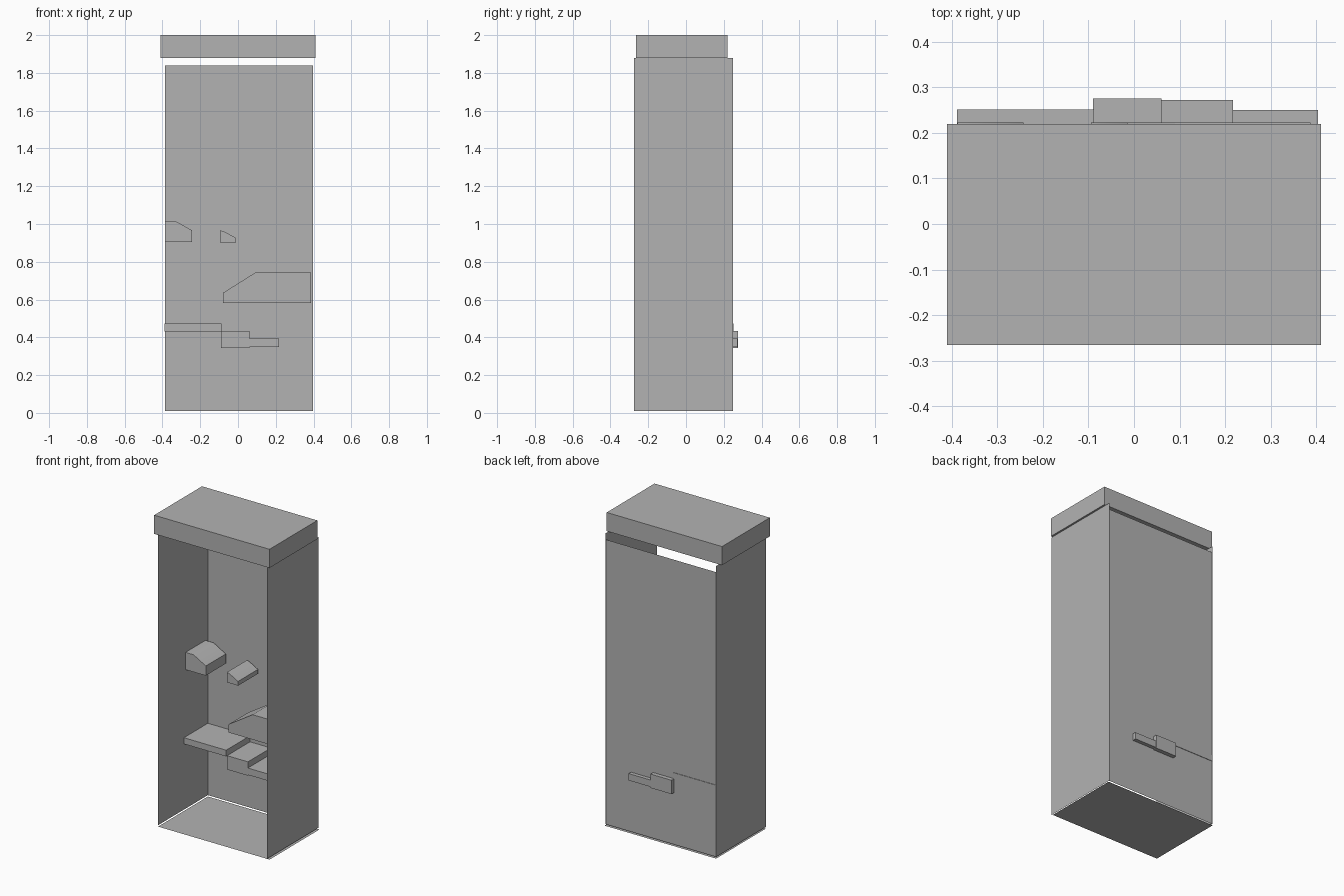
import bpy, math

cube = bpy.data.objects.get("Cube")
if cube:
    bpy.data.objects.remove(cube, do_unlink=True)

GREY = (0.45, 0.45, 0.45, 1)
grey = bpy.data.materials.new("plain_grey")
grey.use_nodes = True
grey.diffuse_color = GREY
grey.node_tree.nodes["Principled BSDF"].inputs["Base Color"].default_value = GREY


def add_mesh(name, verts, faces):
    mesh = bpy.data.meshes.new(name)
    mesh.from_pydata(verts, [], faces)
    mesh.materials.append(grey)
    obj = bpy.data.objects.new(name, mesh)
    bpy.context.collection.objects.link(obj)
    return obj


def sheet(name, xs, ys, zs):
    """Single-sided panel: one of the three ranges is a single position."""
    if len(xs) == 1:
        verts = [(xs[0], ys[i], zs[j]) for i, j in ((0, 0), (1, 0), (1, 1), (0, 1))]
    elif len(ys) == 1:
        verts = [(xs[i], ys[0], zs[j]) for i, j in ((0, 0), (1, 0), (1, 1), (0, 1))]
    else:
        verts = [(xs[i], ys[j], zs[0]) for i, j in ((0, 0), (1, 0), (1, 1), (0, 1))]
    return add_mesh(name, verts, [(0, 1, 2, 3)])


def prism(name, profile, y0, y1):
    """Extrude an x-z profile (counter-clockwise seen from the front) along y."""
    n = len(profile)
    verts = [(x, y, z) for y in (y0, y1) for x, z in profile]
    faces = [tuple(range(n)), tuple(reversed(range(n, 2 * n)))]
    for i in range(n):
        j = (i + 1) % n
        faces.append((j, i, i + n, j + n))
    return add_mesh(name, verts, faces)


def box(name, x0, x1, y0, y1, z0, z1):
    return prism(name, [(x0, z0), (x1, z0), (x1, z1), (x0, z1)], y0, y1)


# Cabinet shell: thin panels, open at the front
sheet("floor_panel", (-0.389, 0.404), (-0.256, 0.25), (0,))
sheet("back_panel", (-0.387, 0.397), (0.248,), (0.01, 1.84))
sheet("left_wall", (0.398,), (-0.275, 0.25), (0.01, 1.88))
sheet("right_wall", (-0.388,), (-0.257, 0.25), (0.01, 1.88))

# Overhanging lid
box("top_cap", -0.41, 0.41, -0.266, 0.22, 1.88, 2.0)

# Stepped shelf; the lower steps poke through the back panel
box("shelf_upper_step", -0.388, -0.088, 0.005, 0.251, 0.432, 0.472)
box("shelf_middle_step", -0.09, 0.06, 0.015, 0.275, 0.344, 0.433)
box("shelf_lower_step", 0.06, 0.217, 0.015, 0.272, 0.349, 0.393)

# Sloped blocks inside
prism("large_sloped_block", [(-0.08, 0.582), (0.387, 0.582), (0.387, 0.742),
                             (0.09, 0.742), (-0.08, 0.635)], 0.02, 0.223)
rounded = [
    prism("wall_sloped_block", [(-0.387, 0.904), (-0.243, 0.904), (-0.243, 0.966),
                                (-0.33, 1.015), (-0.387, 1.015)], 0.02, 0.223),
    prism("small_sloped_block", [(-0.094, 0.902), (-0.014, 0.9), (-0.014, 0.928),
                                 (-0.078, 0.963), (-0.094, 0.965)], 0.02, 0.223),
]

# Soften the shallow slopes, keep the other edges sharp
bpy.ops.object.select_all(action='DESELECT')
for obj in rounded:
    obj.select_set(True)
bpy.context.view_layer.objects.active = rounded[0]
bpy.ops.object.shade_smooth_by_angle(angle=math.radians(40))
